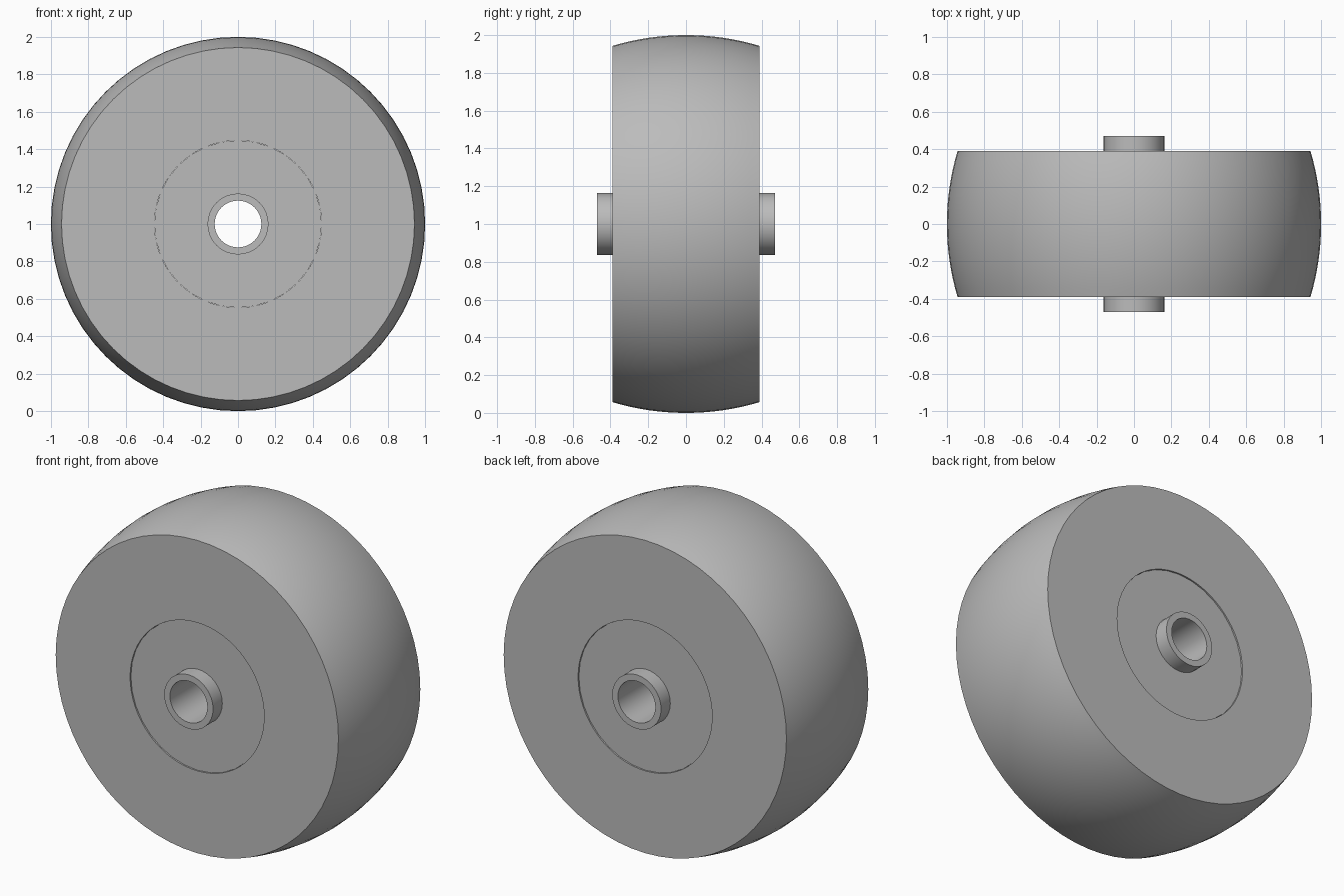
import bpy, bmesh
from math import sin, cos, pi, sqrt, radians

cube = bpy.data.objects.get("Cube")
if cube:
    bpy.data.objects.remove(cube)

grey = bpy.data.materials.new("plain grey")
grey.use_nodes = True
grey.diffuse_color = (0.5, 0.5, 0.5, 1)
grey.node_tree.nodes["Principled BSDF"].inputs["Base Color"].default_value = (0.5, 0.5, 0.5, 1)


def lathe(name, profile, segments):
    """Spin a closed (radius, y) profile around the wheel axis."""
    bm = bmesh.new()
    rings = []
    for i in range(segments):
        a = 2 * pi * i / segments
        rings.append([bm.verts.new((r * sin(a), y, 1 + r * cos(a))) for r, y in profile])
    n = len(profile)
    for i in range(segments):
        one, two = rings[i], rings[(i + 1) % segments]
        for j in range(n):
            k = (j + 1) % n
            bm.faces.new((one[j], one[k], two[k], two[j]))
    bmesh.ops.recalc_face_normals(bm, faces=bm.faces)
    mesh = bpy.data.meshes.new(name)
    bm.to_mesh(mesh)
    bm.free()
    mesh.materials.append(grey)
    obj = bpy.data.objects.new(name, mesh)
    bpy.context.collection.objects.link(obj)
    bpy.ops.object.select_all(action="DESELECT")
    obj.select_set(True)
    bpy.context.view_layer.objects.active = obj
    bpy.ops.object.shade_smooth_by_angle(angle=radians(30))
    return obj


HALF, EDGE, CORE, SLEEVE, BORE = 0.39, 0.943, 0.447, 0.163, 0.125

# Crowned tyre: a circular arc from edge to edge, flat side walls
drop = 1 - EDGE
arc = (HALF ** 2 + drop ** 2) / (2 * drop)
steps = 16
crown = []
for i in range(steps + 1):
    y = -HALF + 2 * HALF * i / steps
    crown.append((1 - arc + sqrt(arc ** 2 - y ** 2), y))
lathe("tyre", [(CORE, -HALF)] + crown + [(CORE, HALF)], 64)


def tube(name, inner, outer, half, segments):
    return lathe(name, [(inner, -half), (outer, -half), (outer, half), (inner, half)], segments)


# Core disc, set slightly in from the side walls
tube("wheel_core", SLEEVE - 0.01, CORE, HALF - 0.008, 32)

# Axle sleeve with a through bore
tube("axle_sleeve", BORE, SLEEVE, 0.47, 32)
